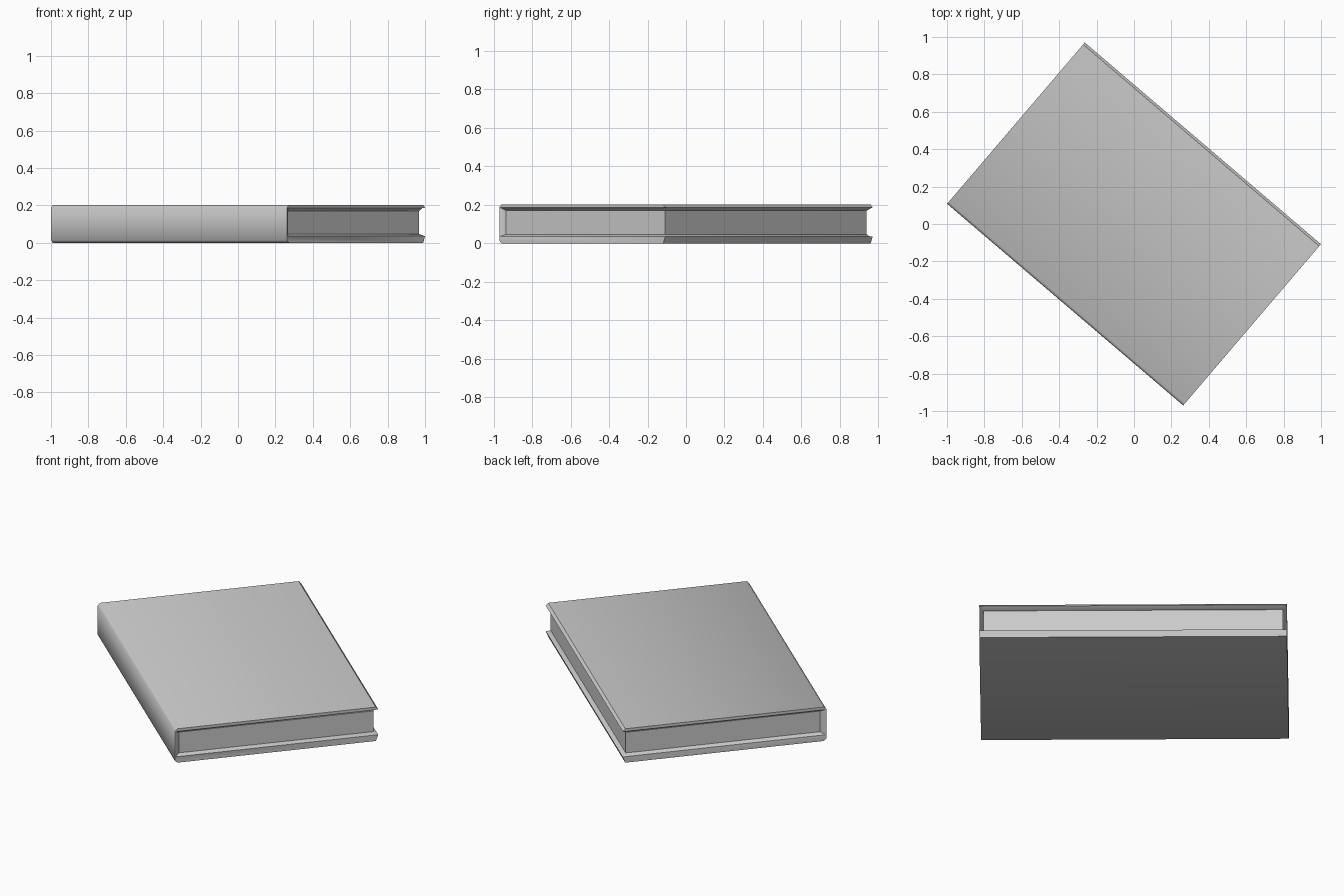
import bpy, bmesh, math

cube = bpy.data.objects.get("Cube")
if cube:
    bpy.data.objects.remove(cube, do_unlink=True)

TURN = math.radians(49.5)
HALF_W, HALF_L, HEIGHT = 0.567, 0.83, 0.202
LIP = 0.022                      # recess of the page block behind the cover edge
PAGE_LOW, PAGE_HIGH = 0.047, 0.17
EDGE_LOW, EDGE_HIGH = 0.035, 0.187
BEVEL = 0.014

grey = bpy.data.materials.new("plain grey")
grey.use_nodes = True
grey.diffuse_color = (0.6, 0.6, 0.6, 1)
grey.node_tree.nodes["Principled BSDF"].inputs["Base Color"].default_value = (0.6, 0.6, 0.6, 1)


def loft(name, sections):
    """Join matching (y, profile) sections into a closed solid."""
    bm = bmesh.new()
    rings = [[bm.verts.new((x, y, z)) for x, z in pts] for y, pts in sections]
    n = len(rings[0])
    for a, b in zip(rings, rings[1:]):
        for i in range(n):
            j = (i + 1) % n
            bm.faces.new((a[i], a[j], b[j], b[i]))
    bm.faces.new(rings[0])
    bm.faces.new(rings[-1])
    bmesh.ops.recalc_face_normals(bm, faces=bm.faces)
    mesh = bpy.data.meshes.new(name)
    bm.to_mesh(mesh)
    bm.free()
    mesh.materials.append(grey)
    obj = bpy.data.objects.new(name, mesh)
    bpy.context.collection.objects.link(obj)
    obj.rotation_euler.z = TURN
    return obj


def cover_profile(spine_x, low, high):
    """C-shaped section: outer boards and spine, then the inside."""
    inner = HALF_W - LIP
    shoulder = HALF_W - BEVEL
    return [(HALF_W, EDGE_HIGH), (shoulder, HEIGHT), (-shoulder, HEIGHT),
            (-HALF_W, HEIGHT - BEVEL), (-HALF_W, BEVEL), (-shoulder, 0),
            (shoulder, 0), (HALF_W, EDGE_LOW),
            (inner, low), (spine_x, low), (spine_x, high), (inner, high)]


# Wrapped cover with sloping lips at both ends
rim = cover_profile(-HALF_W + 0.006, EDGE_LOW + 0.001, EDGE_HIGH - 0.001)
inside = cover_profile(-HALF_W + LIP + 0.006, PAGE_LOW, PAGE_HIGH)
page_end = HALF_L - LIP
cover = loft("cover", [(-HALF_L, rim), (-page_end, inside),
                       (page_end, inside), (HALF_L, rim)])
bpy.context.view_layer.objects.active = cover
cover.select_set(True)
bpy.ops.object.shade_smooth_by_angle(angle=math.radians(46))

# Page block
left, right = -HALF_W + LIP, HALF_W - LIP
block = [(left, PAGE_LOW), (right, PAGE_LOW), (right, PAGE_HIGH), (left, PAGE_HIGH)]
loft("page_block", [(-page_end, block), (page_end, block)])
